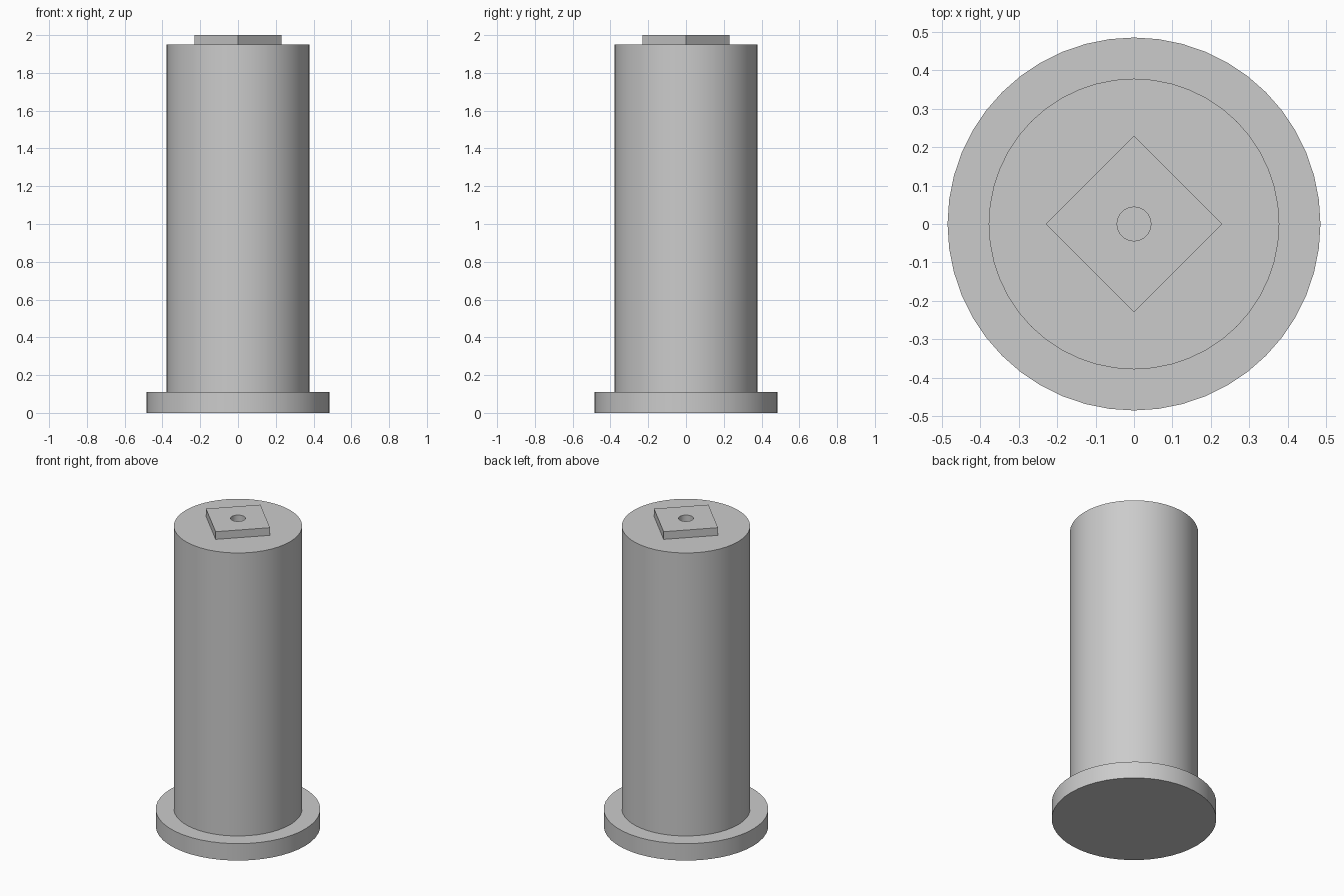
import bpy
import math

cube = bpy.data.objects.get("Cube")
if cube:
    bpy.data.objects.remove(cube, do_unlink=True)

SIDES = 48
grey = bpy.data.materials.new("plain grey")
grey.use_nodes = True
colour = (0.6, 0.6, 0.6, 1)
grey.diffuse_color = colour
grey.node_tree.nodes["Principled BSDF"].inputs["Base Color"].default_value = colour


def prism(name, radius, bottom, top, sides=SIDES):
    """Upright prism between two heights, smooth when round."""
    bpy.ops.mesh.primitive_cylinder_add(
        vertices=sides, radius=radius, depth=top - bottom,
        location=(0, 0, (top + bottom) / 2))
    obj = bpy.context.object
    obj.name = name
    obj.data.materials.append(grey)
    if sides > 8:
        bpy.ops.object.shade_smooth_by_angle(angle=math.radians(30))
    return obj


# Flange and column
prism("base_flange", 0.485, 0, 0.11)
prism("column", 0.378, 0.11, 1.95)

# Square cap, corners on the axes, with a round hole down to the column
cap = prism("square_cap", 0.23, 1.95, 2.0, 4)
cutter = prism("hole_cutter", 0.044, 1.9, 2.1, 32)
cutter.hide_render = True
cutter.hide_set(True)
cut = cap.modifiers.new("hole", "BOOLEAN")
cut.operation = "DIFFERENCE"
cut.solver = "EXACT"
cut.object = cutter
